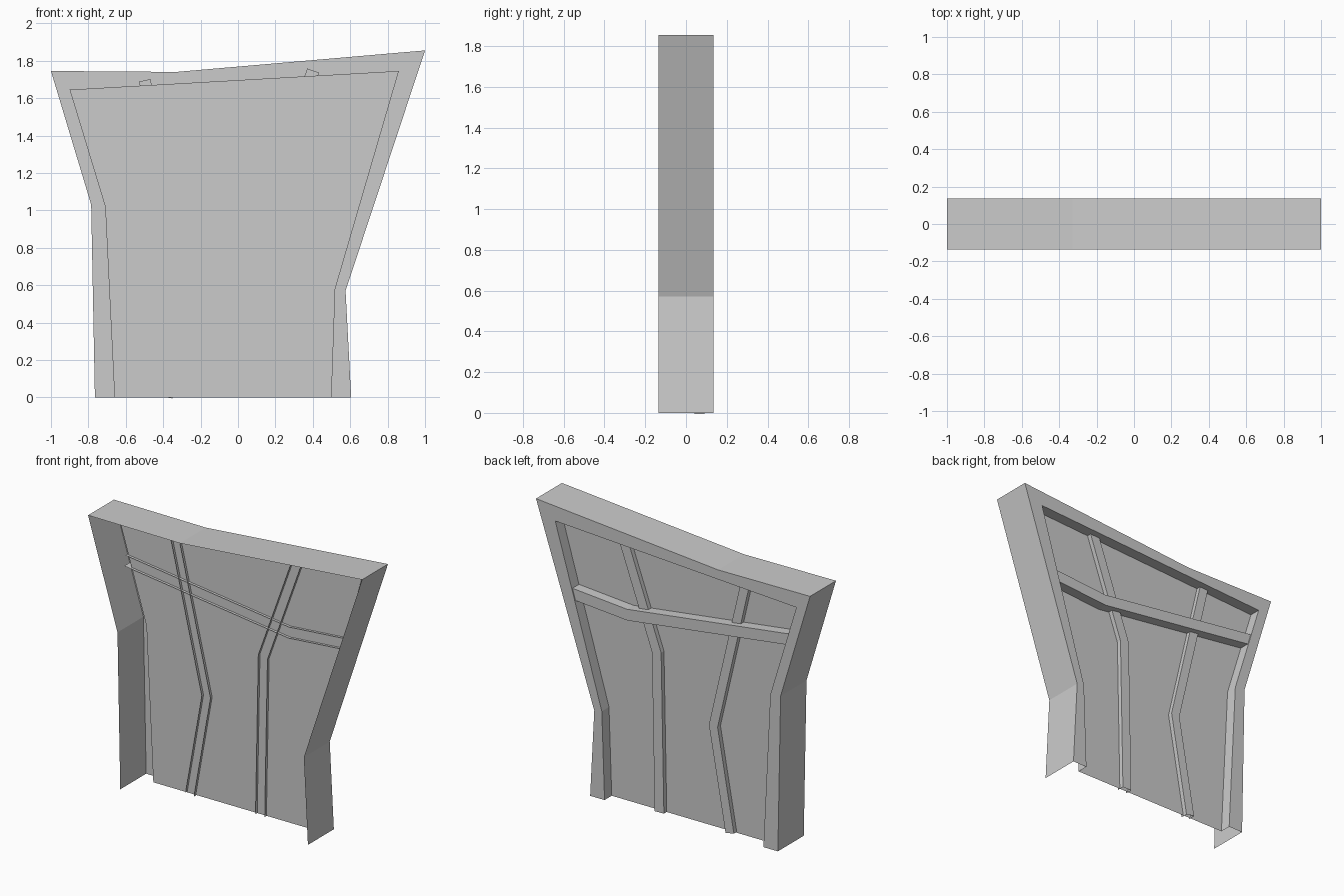
import bpy, bmesh
from mathutils import Vector

if "Cube" in bpy.data.objects:
    bpy.data.objects.remove(bpy.data.objects["Cube"])

FRONT, BACK, PANE = -0.135, 0.135, 0.06

# Open outlines (x, z), from bottom left over the top to bottom right
outer = [(-0.765, 0), (-0.785, 1.03), (-1, 1.745), (-0.33, 1.74),
         (1, 1.855), (0.575, 0.57), (0.605, 0)]
inner = [(-0.66, 0), (-0.71, 1.02), (-0.9, 1.645),
         (0.86, 1.745), (0.52, 0.58), (0.5, 0)]


def finish(name, bm):
    bmesh.ops.remove_doubles(bm, verts=bm.verts, dist=1e-5)
    bmesh.ops.recalc_face_normals(bm, faces=bm.faces)
    mesh = bpy.data.meshes.new(name)
    bm.to_mesh(mesh)
    bm.free()
    ob = bpy.data.objects.new(name, mesh)
    bpy.context.collection.objects.link(ob)
    return ob


def face(bm, pts):
    return bm.faces.new([bm.verts.new(p) for p in pts])


def wall(bm, path_a, ya, path_b, yb):
    """Strip of quads joining two matching paths at two depths."""
    for i in range(len(path_a) - 1):
        (a, b), (c, d) = path_a[i:i + 2], path_b[i:i + 2]
        face(bm, [(a[0], ya, a[1]), (b[0], ya, b[1]),
                  (d[0], yb, d[1]), (c[0], yb, c[1])])


def offset(path, dist):
    """Shift a path sideways with mitred bends."""
    pts = [Vector(p) for p in path]
    normals = [Vector((-(b - a).y, (b - a).x)).normalized()
               for a, b in zip(pts, pts[1:])]
    out = []
    for i, p in enumerate(pts):
        n0, n1 = normals[max(i - 1, 0)], normals[min(i, len(normals) - 1)]
        m = (n0 + n1).normalized()
        q = p + m * (dist / m.dot(n0))
        out.append((q.x, q.y))
    return out


# Window casing: outer walls, back border and reveal, open at front and bottom
bm = bmesh.new()
wall(bm, outer, FRONT, outer, BACK)
wall(bm, inner, BACK, inner, PANE)
face(bm, [(x, BACK, z) for x, z in outer + inner[::-1]])
finish("window_casing", bm)

# Pane
bm = bmesh.new()
face(bm, [(x, PANE, z) for x, z in inner])
finish("window_pane", bm)


# Glazing bars: channels open to the front, poking slightly through the pane
def bar(name, path, width, y_back, y_front=0.042):
    bm = bmesh.new()
    a, b = offset(path, width / 2), offset(path, -width / 2)
    wall(bm, a, y_front, a, y_back)
    wall(bm, a, y_back, b, y_back)
    wall(bm, b, y_back, b, y_front)
    finish(name, bm)


bar("cross_bar", [(-0.855, 1.417), (0.34, 1.262), (0.765, 1.296)], 0.073, 0.128)
bar("left_upright_bar", [(-0.382, 0), (-0.262, 0.676), (-0.499, 1.695)], 0.062, 0.09)
bar("right_upright_bar", [(0.132, 0), (0.152, 1.05), (0.402, 1.747)], 0.067, 0.09)
